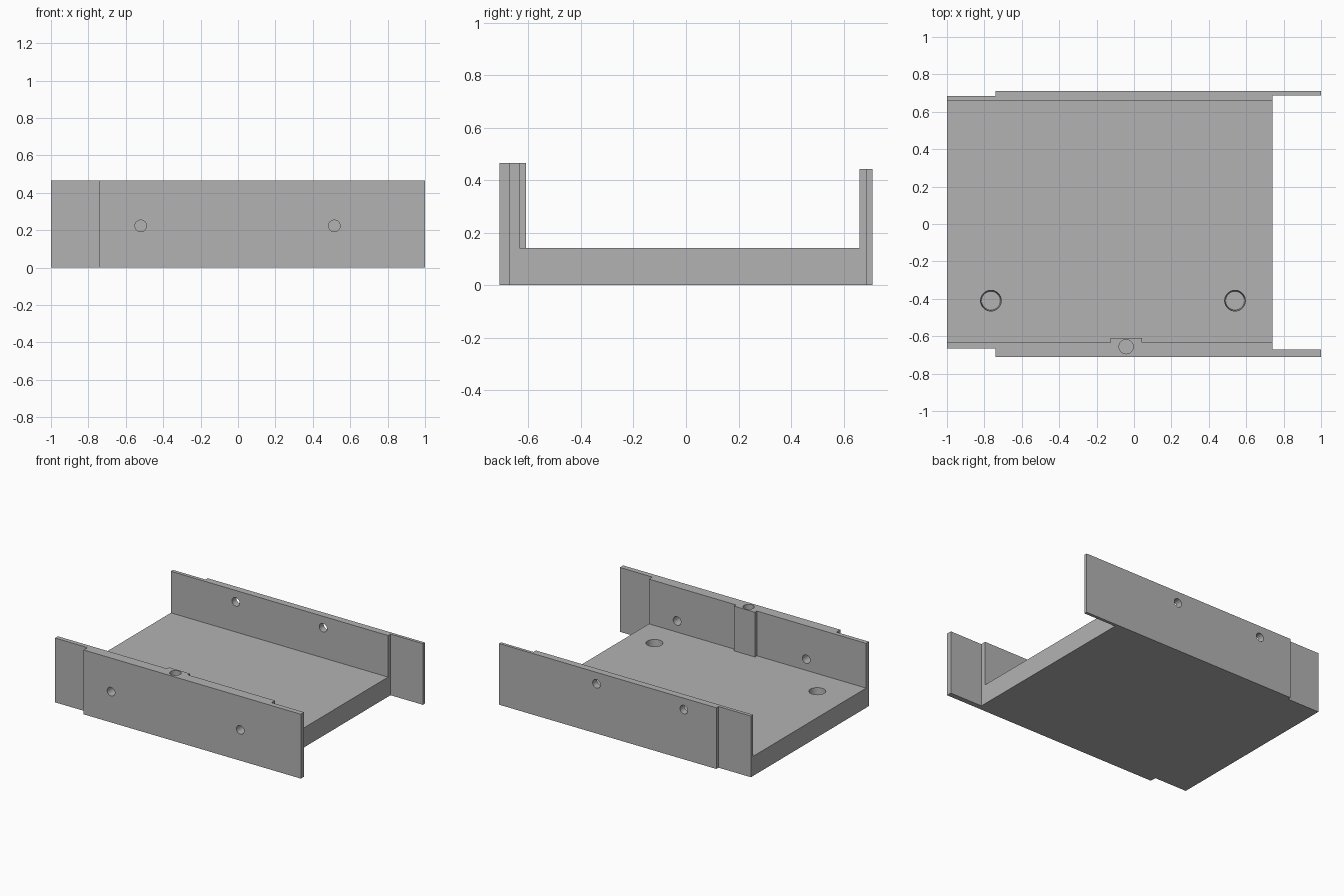
import bpy
import bmesh
from math import pi, radians

cube = bpy.data.objects.get("Cube")
if cube:
    bpy.data.objects.remove(cube, do_unlink=True)

grey = bpy.data.materials.new("plain grey")
grey.use_nodes = True
COLOUR = (0.45, 0.45, 0.45, 1)
grey.diffuse_color = COLOUR
grey.node_tree.nodes["Principled BSDF"].inputs["Base Color"].default_value = COLOUR


def to_object(name, bm):
    bmesh.ops.recalc_face_normals(bm, faces=bm.faces)
    mesh = bpy.data.meshes.new(name)
    bm.to_mesh(mesh)
    bm.free()
    mesh.materials.append(grey)
    obj = bpy.data.objects.new(name, mesh)
    bpy.context.collection.objects.link(obj)
    return obj


def prism(name, outline, bottom, top):
    """Extrude a plan outline upwards."""
    bm = bmesh.new()
    face = bm.faces.new([bm.verts.new((x, y, bottom)) for x, y in outline])
    new = bmesh.ops.extrude_face_region(bm, geom=[face])["geom"]
    verts = [v for v in new if isinstance(v, bmesh.types.BMVert)]
    bmesh.ops.translate(bm, verts=verts, vec=(0, 0, top - bottom))
    return to_object(name, bm)


def drill(name, centre, low_radius, high_radius, length, tilt=0):
    bm = bmesh.new()
    bmesh.ops.create_cone(bm, cap_ends=True, segments=32, radius1=low_radius,
                          radius2=high_radius, depth=length)
    obj = to_object(name, bm)
    obj.location = centre
    obj.rotation_euler.x = tilt
    return obj


# Tray with stepped side walls; thin tabs overhang on the left
END, STEP, SIDE = 1.0, 0.74, 0.71
body = prism("tray_body", [
    (-END, -0.665), (-STEP, -0.665), (-STEP, -SIDE), (END, -SIDE),
    (END, -0.672), (STEP, -0.672), (STEP, 0.688), (END, 0.688),
    (END, SIDE), (-STEP, SIDE), (-STEP, 0.685), (-END, 0.685)], 0, 0.466)

# Open channel, leaving a boss on the inside of the front wall
cutters = [prism("channel_cutter", [
    (-1.2, -0.633), (-0.125, -0.633), (-0.125, -0.61), (0.042, -0.61),
    (0.042, -0.633), (1.2, -0.633), (1.2, 0.66), (-1.2, 0.66)], 0.142, 0.8)]

# The back wall is a little lower
cutters.append(prism("back_wall_trim", [
    (-1.2, 0.5), (1.2, 0.5), (1.2, 0.9), (-1.2, 0.9)], 0.443, 0.9))

# Cross holes through both walls
for x in (-0.52, 0.515):
    cutters.append(drill("front_hole", (x, -0.67, 0.223), 0.031, 0.031, 0.2, pi / 2))
for x in (-0.48, 0.22):
    cutters.append(drill("back_hole", (x, 0.68, 0.36), 0.031, 0.031, 0.2, pi / 2))

# Blind holes in the floor and in the boss
for x in (-0.765, 0.54):
    cutters.append(drill("floor_hole", (x, -0.41, 0.1), 0.05, 0.056, 0.1))
cutters.append(drill("boss_hole", (-0.042, -0.656, 0.416), 0.038, 0.038, 0.2))

for cutter in cutters:
    cut = body.modifiers.new(cutter.name, "BOOLEAN")
    cut.operation = "DIFFERENCE"
    cut.solver = "EXACT"
    cut.object = cutter

bpy.ops.object.select_all(action="DESELECT")
bpy.context.view_layer.objects.active = body
body.select_set(True)
for name in [m.name for m in body.modifiers]:
    bpy.ops.object.modifier_apply(modifier=name)
for cutter in cutters:
    bpy.data.objects.remove(cutter, do_unlink=True)
bpy.ops.object.shade_smooth_by_angle(angle=radians(30))
